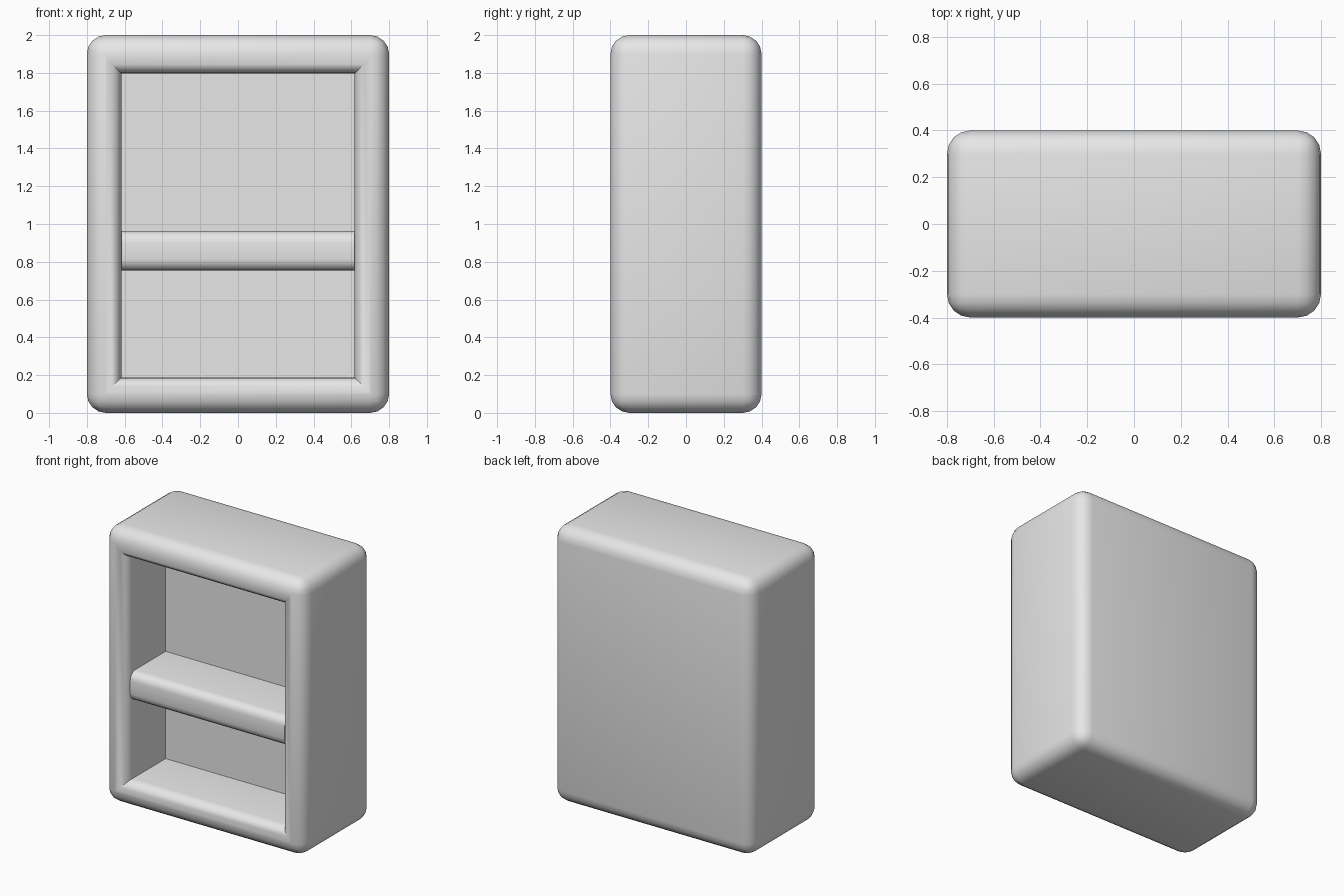
import bpy
import bmesh
from math import radians
from mathutils import Matrix, Vector

cube = bpy.data.objects.get("Cube")
if cube:
    bpy.data.objects.remove(cube, do_unlink=True)

# One plain grey finish
grey = bpy.data.materials.new("light_grey")
grey.use_nodes = True
grey.diffuse_color = (0.8, 0.8, 0.8, 1)
grey.node_tree.nodes["Principled BSDF"].inputs["Base Color"].default_value = (0.8, 0.8, 0.8, 1)


def box(low, high):
    """Return a bmesh box between two corners."""
    low, high = Vector(low), Vector(high)
    bm = bmesh.new()
    bmesh.ops.create_cube(bm, size=1, matrix=Matrix.Translation((low + high) / 2)
                          @ Matrix.Diagonal((high - low).to_4d()))
    bm.normal_update()
    return bm


def front_face(bm):
    return min(bm.faces, key=lambda f: f.normal.y)


def round_edges(bm, edges, radius):
    bmesh.ops.bevel(bm, geom=edges, offset=radius, offset_type='OFFSET',
                    segments=4, profile=0.5, affect='EDGES', clamp_overlap=True)


def finish(bm, name):
    bmesh.ops.recalc_face_normals(bm, faces=bm.faces[:])
    mesh = bpy.data.meshes.new(name)
    bm.to_mesh(mesh)
    bm.free()
    mesh.materials.append(grey)
    obj = bpy.data.objects.new(name, mesh)
    bpy.context.collection.objects.link(obj)
    bpy.ops.object.select_all(action='DESELECT')
    obj.select_set(True)
    bpy.context.view_layer.objects.active = obj
    bpy.ops.object.shade_smooth_by_angle(angle=radians(35))
    return obj


SIDE, FLOOR, CEILING, BACK = 0.618, 0.187, 1.797, 0.055

# Case: rounded block with a recess pushed in from the front
bm = box((-0.8, -0.4, 0), (0.8, 0.4, 2))
outer_edges = bm.edges[:]
opening = front_face(bm)
bmesh.ops.inset_region(bm, faces=[opening], thickness=0.18)
for v in opening.verts:
    v.co.x = SIDE if v.co.x > 0 else -SIDE
    v.co.z = CEILING if v.co.z > 1 else FLOOR
rim = opening.edges[:]
back = bmesh.ops.extrude_discrete_faces(bm, faces=[opening])["faces"][0]
for v in back.verts:
    v.co.y = BACK
bm.normal_update()
rim = [e for e in bm.edges if all(abs(v.co.y + 0.4) < 1e-4 and abs(v.co.x) < 0.7
                                  for v in e.verts)]
outer_edges = [e for e in bm.edges if all(abs(v.co.x) > 0.79 for v in e.verts)]
round_edges(bm, outer_edges, 0.1)
round_edges(bm, rim, 0.08)
finish(bm, "case")

# Shelf: board across the recess with a rounded front
bm = box((-SIDE, -0.35, 0.753), (SIDE, BACK, 0.963))
long_edges = [e for e in front_face(bm).edges
              if abs(e.verts[0].co.x - e.verts[1].co.x) > 1]
round_edges(bm, long_edges, 0.06)
finish(bm, "shelf")
